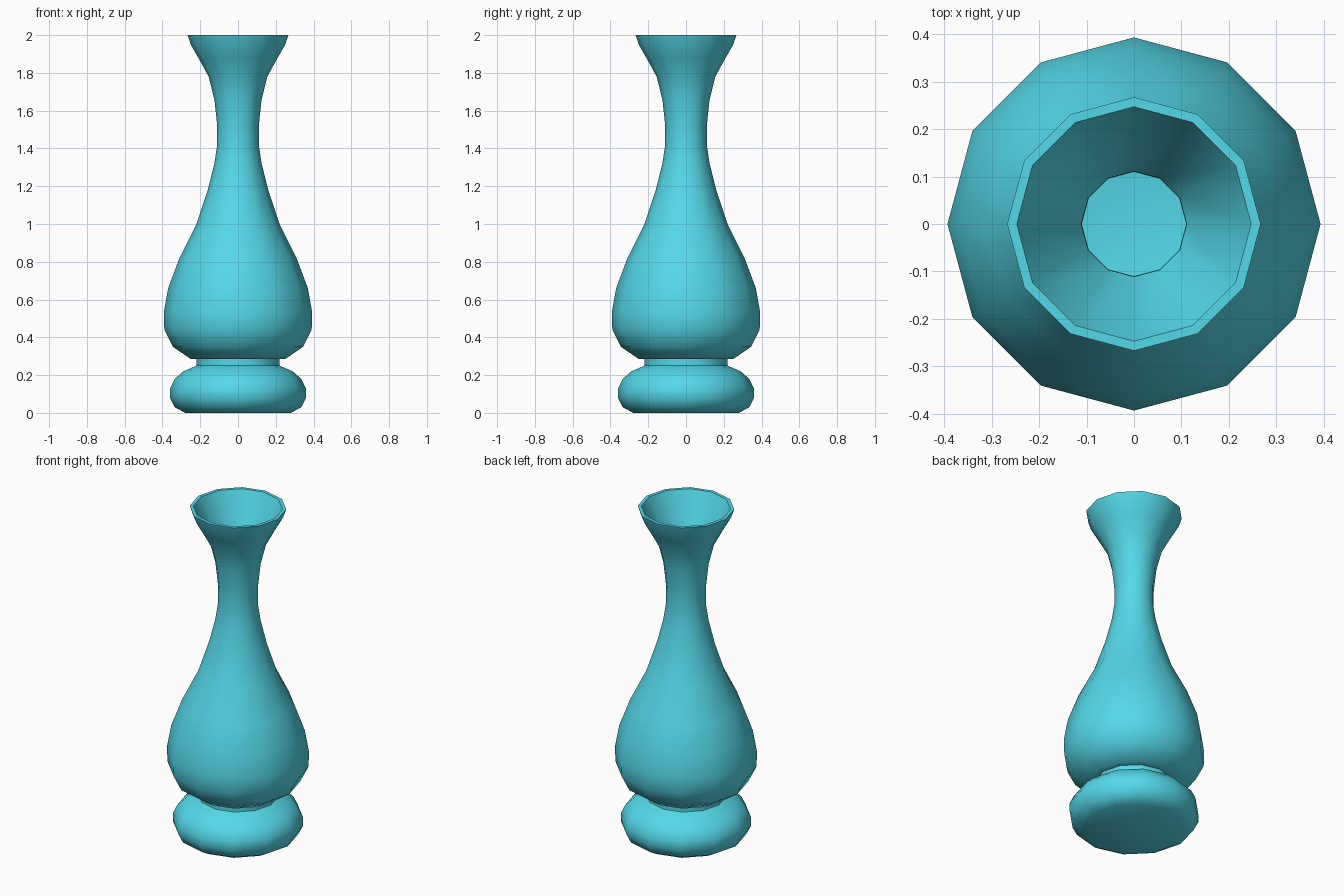
import bpy, bmesh
from math import cos, sin, pi, radians

if "Cube" in bpy.data.objects:
    bpy.data.objects.remove(bpy.data.objects["Cube"])

SIDES = 12

glaze = bpy.data.materials.new("turquoise_glaze")
glaze.diffuse_color = (0.09, 0.69, 0.81, 1)
glaze.use_nodes = True
glaze.node_tree.nodes["Principled BSDF"].inputs["Base Color"].default_value = glaze.diffuse_color

# Outline from the foot, up the outside, over the rim and down into the neck
foot = [(0.28, 0), (0.335, 0.03), (0.36, 0.08), (0.36, 0.13),
        (0.335, 0.18), (0.29, 0.22), (0.22, 0.25)]
collar = [(0.22, 0.285)]
belly = [(0.25, 0.285), (0.345, 0.35), (0.39, 0.44), (0.393, 0.53),
         (0.37, 0.66), (0.31, 0.82), (0.22, 1.0)]
neck = [(0.16, 1.18), (0.125, 1.32), (0.11, 1.42), (0.11, 1.52),
        (0.125, 1.66), (0.155, 1.78)]
lip = [(0.21, 1.88), (0.25, 1.95), (0.267, 2.0)]
throat = [(0.247, 2.0), (0.111, 1.7)]


def lathe(name, profile):
    bm = bmesh.new()
    rings = [[bm.verts.new((r * cos(2 * pi * i / SIDES), r * sin(2 * pi * i / SIDES), z))
              for i in range(SIDES)] for r, z in profile]
    for a, b in zip(rings, rings[1:]):
        for i in range(SIDES):
            j = (i + 1) % SIDES
            bm.faces.new((a[i], a[j], b[j], b[i]))
    # Flat underside
    bm.faces.new(rings[0][::-1])
    mesh = bpy.data.meshes.new(name)
    bm.to_mesh(mesh)
    bm.free()
    mesh.materials.append(glaze)
    obj = bpy.data.objects.new(name, mesh)
    bpy.context.collection.objects.link(obj)
    return obj


vase = lathe("vase", foot + collar + belly + neck + lip + throat)
bpy.context.view_layer.objects.active = vase
vase.select_set(True)
bpy.ops.object.shade_smooth_by_angle(angle=radians(45))
